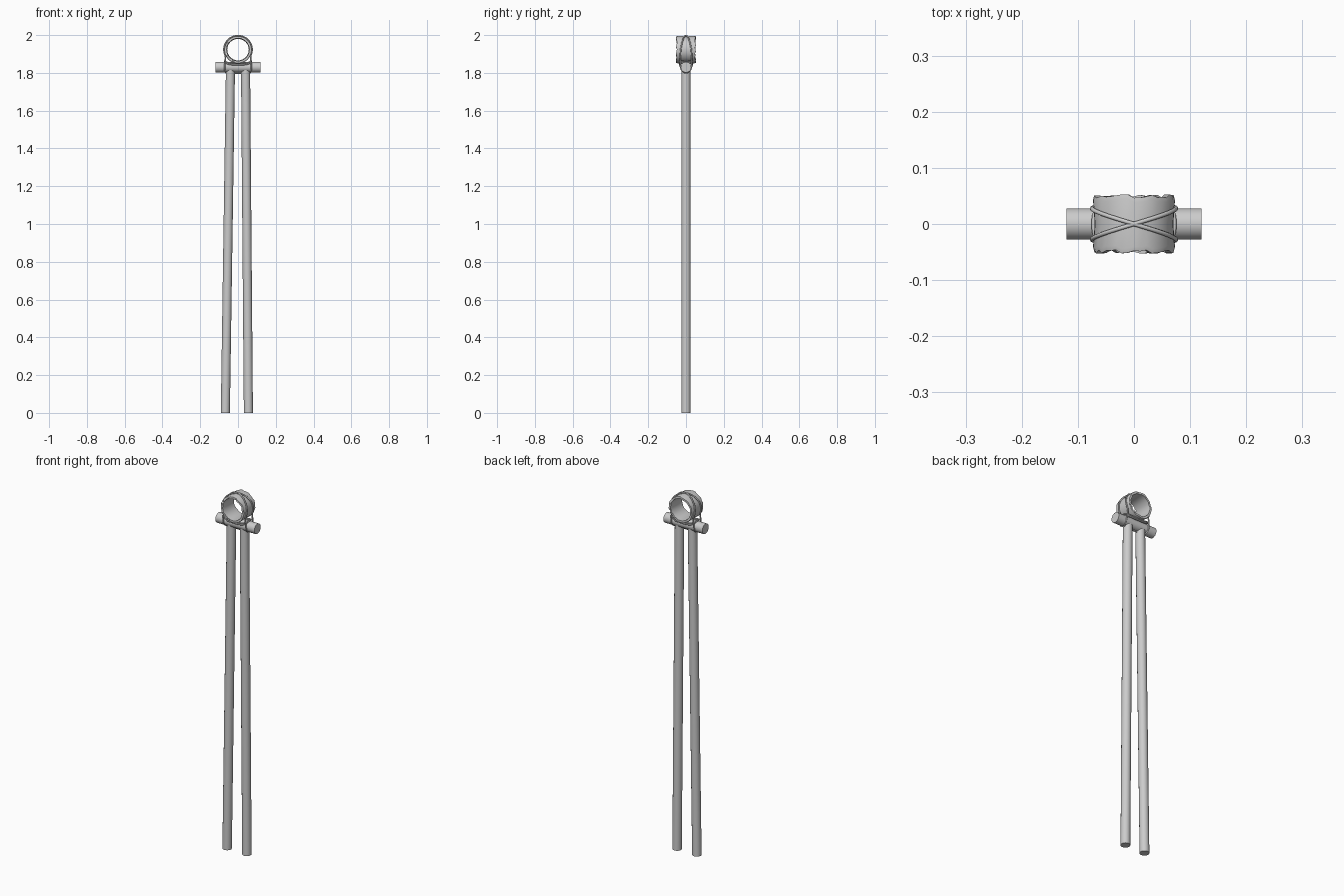
import bpy, bmesh, math, random
from mathutils import Vector

if "Cube" in bpy.data.objects:
    bpy.data.objects.remove(bpy.data.objects["Cube"])
random.seed(4)


def finish(obj, angle=40):
    bpy.ops.object.select_all(action='DESELECT')
    obj.select_set(True)
    bpy.context.view_layer.objects.active = obj
    bpy.ops.object.shade_smooth_by_angle(angle=math.radians(angle))


def rod(name, a, b, r, sides=24):
    a, b = Vector(a), Vector(b)
    bpy.ops.mesh.primitive_cylinder_add(vertices=sides, radius=r, depth=(b - a).length, location=(a + b) / 2)
    obj = bpy.context.object
    obj.name = name
    obj.rotation_euler = (b - a).to_track_quat('Z', 'Y').to_euler()
    finish(obj)


def rope(name, points, r=0.004):
    curve = bpy.data.curves.new(name, 'CURVE')
    curve.dimensions = '3D'
    curve.bevel_depth = r
    curve.bevel_resolution = 2
    curve.resolution_u = 3
    s = curve.splines.new('NURBS')
    s.points.add(len(points) - 1)
    for p, co in zip(s.points, points):
        p.co = (*co, 1)
    s.order_u = 3
    s.use_cyclic_u = True
    obj = bpy.data.objects.new(name, curve)
    bpy.context.collection.objects.link(obj)
    bpy.ops.object.select_all(action='DESELECT')
    obj.select_set(True)
    bpy.context.view_layer.objects.active = obj
    bpy.ops.object.convert(target='MESH')
    finish(bpy.context.object, 60)


# Two long poles, slightly splayed
rod("left_pole", (-0.067, 0, 0), (-0.04, 0, 1.82), 0.024)
rod("right_pole", (0.055, 0, 0), (0.04, 0, 1.82), 0.024)

# Cross bar
rod("cross_bar", (-0.12, 0, 1.83), (0.12, 0, 1.83), 0.028)

# Hollow ring with ragged ends: inner and outer profile swept around the y axis
CZ, SEG = 1.923, 40
bm = bmesh.new()
rings = []
for i in range(SEG):
    t = math.tau * i / SEG
    f, b = (0.049 + random.uniform(-0.003, 0.004) for _ in range(2))
    profile = [(-f, 0.060), (-f, 0.071), (-f + 0.008, 0.073), (0, 0.070), (b - 0.008, 0.073),
               (b, 0.071), (b, 0.060), (0, 0.057)]
    rings.append([bm.verts.new((r * math.sin(t), y, CZ + r * math.cos(t))) for y, r in profile])
for i in range(SEG):
    p, q = rings[i], rings[(i + 1) % SEG]
    for j in range(8):
        k = (j + 1) % 8
        bm.faces.new((p[j], p[k], q[k], q[j]))
bmesh.ops.recalc_face_normals(bm, faces=bm.faces)
mesh = bpy.data.meshes.new("ragged_ring")
bm.to_mesh(mesh)
obj = bpy.data.objects.new("ragged_ring", mesh)
bpy.context.collection.objects.link(obj)
finish(obj)

# Diagonal lashings crossing over the ring and passing under the bar
for name, s in (("lashing_a", 1), ("lashing_b", -1)):
    pts = []
    for i in range(-12, 13):
        t = math.radians(10 * i)
        pts.append((0.075 * math.sin(t), -s * 0.030 * math.sin(t / 1.33), CZ + 0.0745 * math.cos(t)))
    pts += [(0.07, -s * 0.033, 1.845), (0.07, -s * 0.024, 1.812), (0.066, 0, 1.799),
            (0.03, s * 0.0, 1.799), (-0.03, 0, 1.799),
            (-0.066, 0, 1.799), (-0.07, s * 0.024, 1.812), (-0.07, s * 0.033, 1.845)]
    rope(name, pts)

# Binding between ring and bar, bowed around the front and back
for name, z, w in (("upper_binding", 1.857, 0.072), ("lower_binding", 1.849, 0.068)):
    pts = [(w * math.copysign(abs(math.cos(a)) ** 0.5, math.cos(a)),
            0.034 * math.copysign(abs(math.sin(a)) ** 0.5, math.sin(a)),
            z + 0.006 * math.cos(2 * a)) for a in (math.tau * i / 24 for i in range(24))]
    rope(name, pts)
